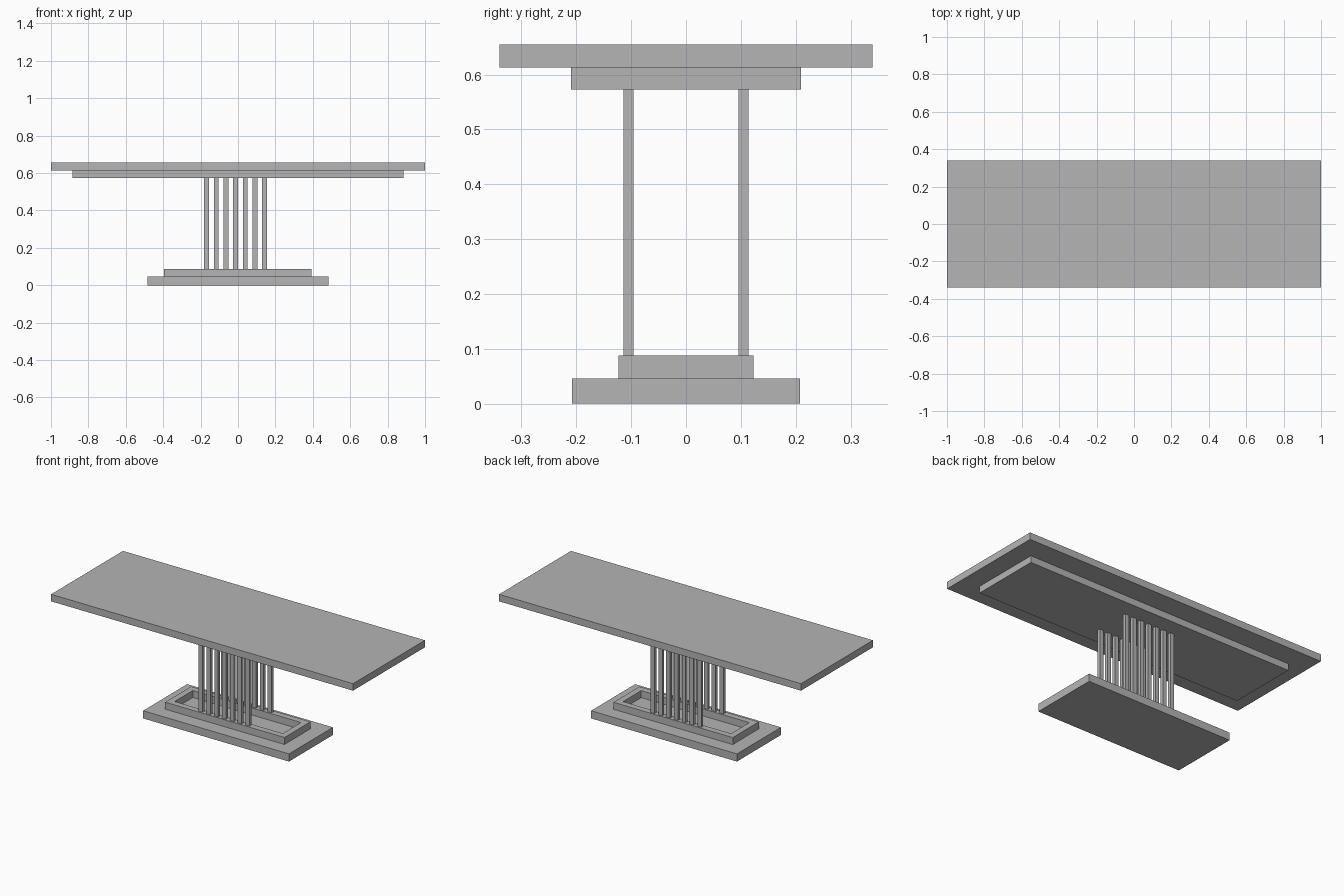
import bpy
import bmesh

cube = bpy.data.objects.get("Cube")
if cube:
    bpy.data.objects.remove(cube, do_unlink=True)

# One grey for the whole table
GREY = (0.46, 0.46, 0.46, 1)
grey = bpy.data.materials.new("grey")
grey.use_nodes = True
grey.diffuse_color = GREY
grey.node_tree.nodes["Principled BSDF"].inputs["Base Color"].default_value = GREY


def finish(name, bm):
    mesh = bpy.data.meshes.new(name)
    bm.to_mesh(mesh)
    bm.free()
    mesh.materials.append(grey)
    obj = bpy.data.objects.new(name, mesh)
    bpy.context.collection.objects.link(obj)
    return obj


def box(name, x, y, z):
    """Box spanning the given (low, high) ranges."""
    bm = bmesh.new()
    bmesh.ops.create_cube(bm, size=1)
    for v in bm.verts:
        for i, (low, high) in enumerate((x, y, z)):
            v.co[i] = high if v.co[i] > 0 else low
    return finish(name, bm)


def frame(name, x, y, z, rim):
    """Rectangular ring with an open middle."""
    bm = bmesh.new()
    loops = []
    for inset, height in ((0, z[0]), (0, z[1]), (rim, z[1]), (rim, z[0])):
        x0, x1 = x[0] + inset, x[1] - inset
        y0, y1 = y[0] + inset, y[1] - inset
        corners = ((x0, y0), (x1, y0), (x1, y1), (x0, y1))
        loops.append([bm.verts.new((cx, cy, height)) for cx, cy in corners])
    for i in range(4):
        a, b = loops[i], loops[(i + 1) % 4]
        for j in range(4):
            k = (j + 1) % 4
            bm.faces.new((a[j], a[k], b[k], b[j]))
    bmesh.ops.recalc_face_normals(bm, faces=bm.faces)
    return finish(name, bm)


# Heights of the stacked layers
BASE, PLINTH, APRON, TOP, FULL = 0.046, 0.088, 0.573, 0.613, 0.655

# Table top and the panel below it
box("table_top", (-1, 1), (-0.34, 0.34), (TOP, FULL))
box("under_panel", (-0.885, 0.885), (-0.21, 0.21), (APRON, TOP))

# Foot slab and the hollow plinth frame
box("base_slab", (-0.483, 0.483), (-0.208, 0.208), (0, BASE))
frame("plinth_frame", (-0.396, 0.394), (-0.123, 0.123), (BASE, PLINTH), 0.037)

# Two rows of seven slats
for row, y in (("front", -0.1045), ("back", 0.1045)):
    for i in range(7):
        x = -0.168 + i * 0.0517
        box(f"{row}_slat_{i + 1}", (x - 0.013, x + 0.013),
            (y - 0.009, y + 0.009), (PLINTH, APRON))
